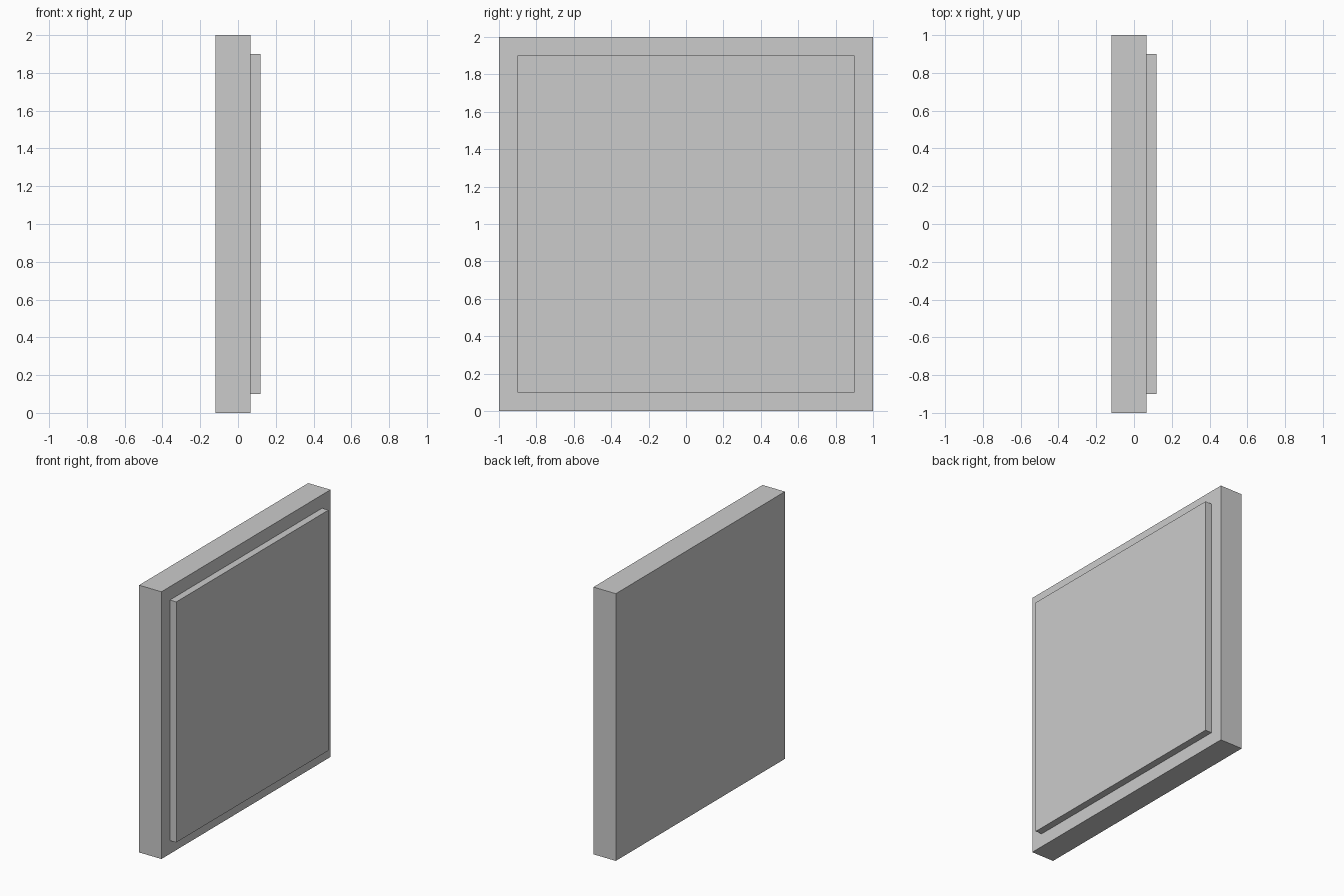
import bpy, bmesh
from mathutils import Matrix, Vector

if "Cube" in bpy.data.objects:
    bpy.data.objects.remove(bpy.data.objects["Cube"])

BACK, STEP, FRONT = -0.119, 0.066, 0.119   # x positions of the slab and raised face
SIZE, BORDER = 2.0, 0.1

# Square backing slab standing on z = 0
bm = bmesh.new()
thickness = STEP - BACK
bmesh.ops.create_cube(
    bm, size=1,
    matrix=Matrix.Translation(((BACK + STEP) / 2, 0, SIZE / 2))
    @ Matrix.Diagonal((thickness, SIZE, SIZE, 1)))

# Raised panel: inset the +x face, then extrude it outward
bm.normal_update()
face = max(bm.faces, key=lambda f: f.normal.x)
bmesh.ops.inset_region(bm, faces=[face], thickness=BORDER, use_even_offset=True)
raised = bmesh.ops.extrude_discrete_faces(bm, faces=[face])["faces"]
bmesh.ops.translate(bm, verts=raised[0].verts, vec=Vector((FRONT - STEP, 0, 0)))
bmesh.ops.recalc_face_normals(bm, faces=bm.faces)

mesh = bpy.data.meshes.new("wall_panel")
bm.to_mesh(mesh)
bm.free()
bpy.context.collection.objects.link(bpy.data.objects.new("wall_panel", mesh))
